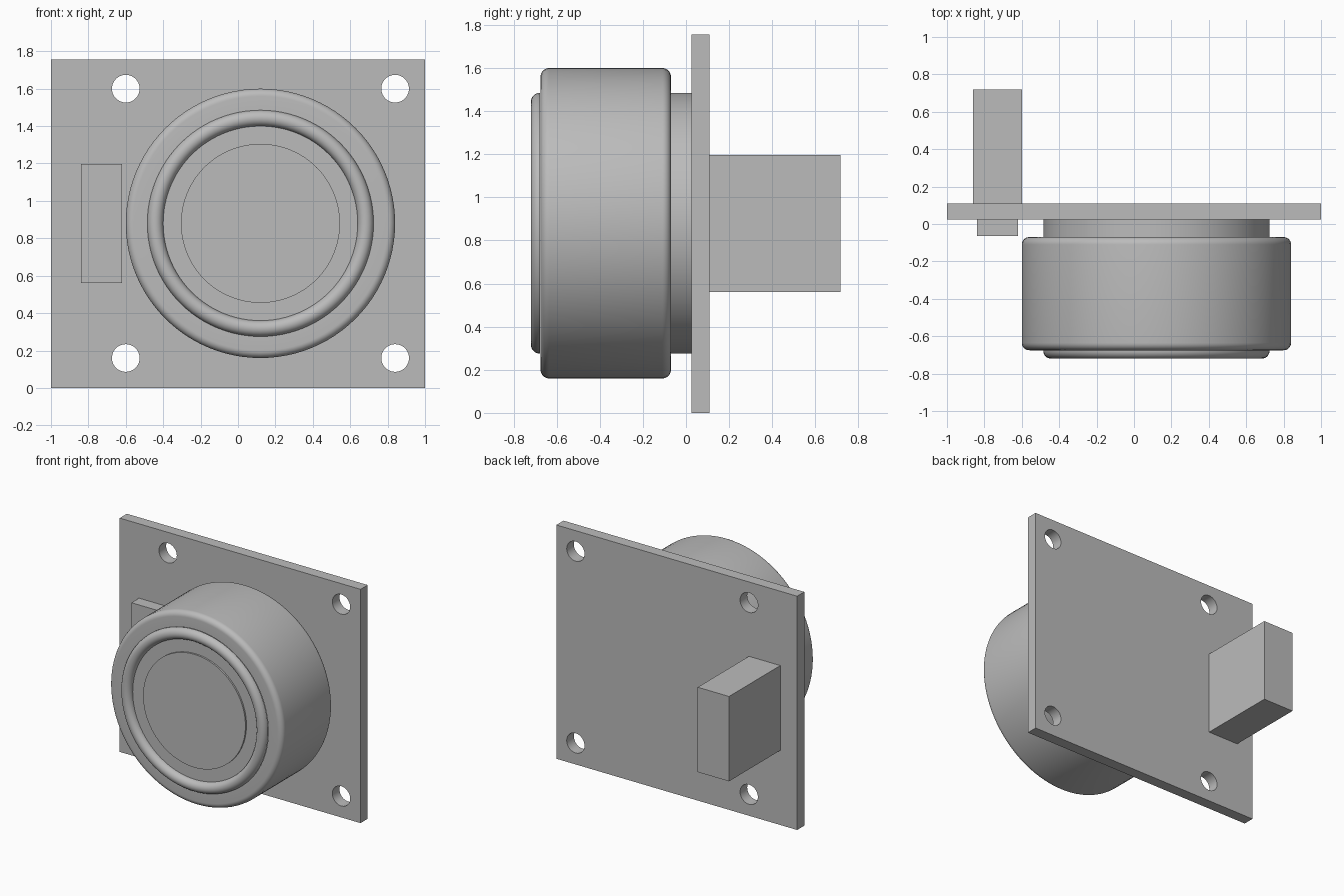
import bpy, bmesh
from math import pi, sin, cos, radians
from mathutils import Matrix, Vector

cube = bpy.data.objects.get("Cube")
if cube:
    bpy.data.objects.remove(cube, do_unlink=True)

grey = bpy.data.materials.new("plain grey")
grey.use_nodes = True
colour = (0.5, 0.5, 0.5, 1)
grey.diffuse_color = colour
grey.node_tree.nodes["Principled BSDF"].inputs["Base Color"].default_value = colour

CX, CZ = 0.12, 0.88      # axis of the round sensor
HOLE_X, HOLE_Z = 0.72, 0.72


def add_mesh(name, bm):
    bmesh.ops.recalc_face_normals(bm, faces=bm.faces)
    mesh = bpy.data.meshes.new(name)
    bm.to_mesh(mesh)
    bm.free()
    mesh.materials.append(grey)
    ob = bpy.data.objects.new(name, mesh)
    bpy.context.collection.objects.link(ob)
    return ob


def select_only(ob):
    bpy.ops.object.select_all(action='DESELECT')
    ob.select_set(True)
    bpy.context.view_layer.objects.active = ob


def box(name, x, y, z):
    bm = bmesh.new()
    bmesh.ops.create_cube(bm, size=1)
    for v in bm.verts:
        v.co = [lo + (c + 0.5) * (hi - lo) for c, (lo, hi) in zip(v.co, (x, y, z))]
    return add_mesh(name, bm)


def arc(r, y, radius, start, end, steps=8):
    angles = [radians(start + (end - start) * i / steps) for i in range(steps + 1)]
    return [(r + radius * cos(a), y + radius * sin(a)) for a in angles]


def lathe(name, profile, steps=96):
    """Turn a (radius, y) profile around the sensor axis."""
    bm = bmesh.new()
    verts = [bm.verts.new((CX + r, y, CZ)) for r, y in profile]
    edges = [bm.edges.new(pair) for pair in zip(verts, verts[1:])]
    bmesh.ops.spin(bm, geom=verts + edges, cent=(CX, 0, CZ), axis=(0, 1, 0),
                   angle=2 * pi, steps=steps)
    bmesh.ops.remove_doubles(bm, verts=bm.verts, dist=0.0001)
    ob = add_mesh(name, bm)
    select_only(ob)
    bpy.ops.object.shade_smooth_by_angle(angle=radians(35))
    return ob


# Mounting plate: filled outline with four screw holes
curve = bpy.data.curves.new("mounting_plate", 'CURVE')
curve.dimensions = '2D'
curve.fill_mode = 'BOTH'
curve.extrude = 0.0425


def outline(points):
    spline = curve.splines.new('POLY')
    spline.points.add(len(points) - 1)
    for p, (x, z) in zip(spline.points, points):
        p.co = (x, z, 0, 1)
    spline.use_cyclic_u = True


outline([(-1, 0), (1, 0), (1, 1.755), (-1, 1.755)])
for sx in (-1, 1):
    for sz in (-1, 1):
        outline([(CX + sx * HOLE_X + 0.074 * cos(2 * pi * i / 40),
                  CZ + sz * HOLE_Z + 0.074 * sin(2 * pi * i / 40)) for i in range(40)])
plate = bpy.data.objects.new("mounting_plate", curve)
bpy.context.collection.objects.link(plate)
select_only(plate)
bpy.ops.object.convert(target='MESH')
plate = bpy.context.view_layer.objects.active
plate.data.transform(Matrix.Translation(Vector((0, 0.0675, 0))) @ Matrix.Rotation(pi / 2, 4, 'X'))
plate.data.materials.clear()
plate.data.materials.append(grey)
bm = bmesh.new()
bm.from_mesh(plate.data)
bmesh.ops.remove_doubles(bm, verts=bm.verts, dist=0.0001)
bmesh.ops.recalc_face_normals(bm, faces=bm.faces)
bm.to_mesh(plate.data)
bm.free()
select_only(plate)
bpy.ops.object.shade_smooth_by_angle(angle=radians(35))

# Round sensor: neck, filleted housing, rolled rim and raised centre disc
lathe("neck", [(0.605, 0.025), (0.605, -0.07)])
lathe("housing", [(0.605, -0.07)] + arc(0.68, -0.11, 0.04, 90, 0)
      + arc(0.68, -0.635, 0.04, 0, -90) + [(0.605, -0.675)])
lathe("rim", arc(0.5625, -0.6775, 0.0425, 0, -180, 16))
lathe("centre_disc", [(0.52, -0.6775), (0.425, -0.6775), (0.425, -0.69), (0, -0.69)])

# Connector behind the plate and its base in front
box("rear_connector", (-0.86, -0.6), (0.11, 0.718), (0.56, 1.197))
box("front_connector_base", (-0.84, -0.62), (-0.065, 0.025), (0.56, 1.197))
